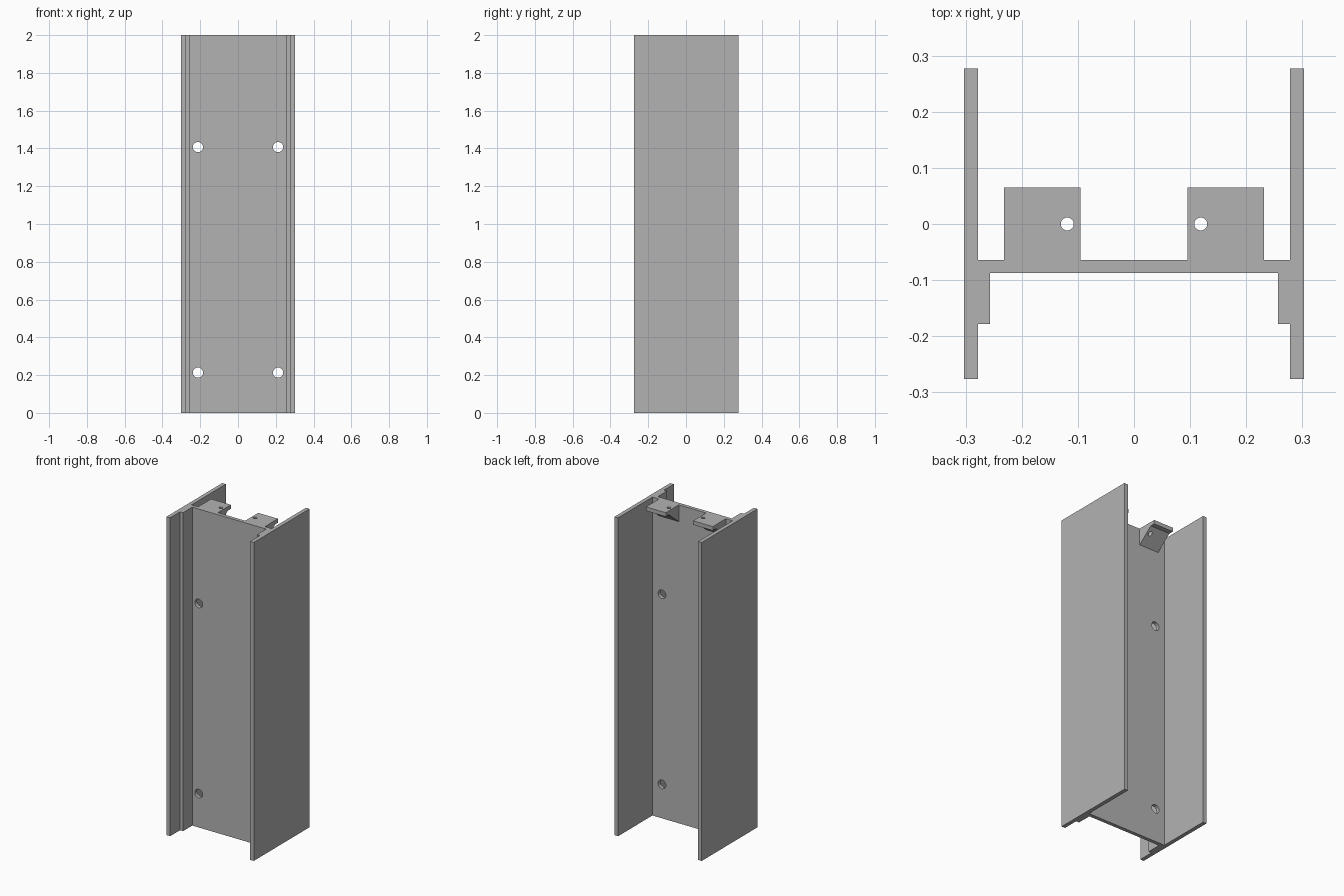
import bpy, bmesh
from math import pi
from mathutils import Matrix, Vector

cube = bpy.data.objects.get("Cube")
if cube:
    bpy.data.objects.remove(cube, do_unlink=True)

HEIGHT = 2.0
WEB_BACK = -0.064

grey = bpy.data.materials.new("plain grey")
grey.use_nodes = True
colour = (0.45, 0.45, 0.45, 1)
grey.diffuse_color = colour
grey.node_tree.nodes["Principled BSDF"].inputs["Base Color"].default_value = colour


def link(name, bm):
    bmesh.ops.recalc_face_normals(bm, faces=bm.faces)
    mesh = bpy.data.meshes.new(name)
    bm.to_mesh(mesh)
    bm.free()
    mesh.materials.append(grey)
    obj = bpy.data.objects.new(name, mesh)
    bpy.context.collection.objects.link(obj)
    return obj


def prism(name, points, travel):
    """Sweep a closed flat outline along a vector."""
    bm = bmesh.new()
    face = bm.faces.new([bm.verts.new(p) for p in points])
    swept = bmesh.ops.extrude_face_region(bm, geom=[face])["geom"]
    moved = [v for v in swept if isinstance(v, bmesh.types.BMVert)]
    bmesh.ops.translate(bm, verts=moved, vec=Vector(travel))
    return link(name, bm)


def drill(target, centre, radius, along_y):
    """Cut a round through hole."""
    bm = bmesh.new()
    turn = Matrix.Rotation(pi / 2 if along_y else 0, 4, 'X')
    bmesh.ops.create_cone(bm, cap_ends=True, segments=32, radius1=radius, radius2=radius,
                          depth=0.4, matrix=Matrix.Translation(centre) @ turn)
    cutter = link("hole_cutter", bm)
    cutter.hide_render = True
    cutter.hide_set(True)
    mod = target.modifiers.new("hole", 'BOOLEAN')
    mod.operation = 'DIFFERENCE'
    mod.solver = 'EXACT'
    mod.object = cutter


# Channel: web, two side flanges and stepped ribs, as one extruded profile
half = [(0.257, -0.087), (0.257, -0.178), (0.278, -0.178), (0.278, -0.276),
        (0.303, -0.276), (0.303, 0.277), (0.278, 0.277), (0.278, WEB_BACK)]
outline = half + [(-x, y) for x, y in reversed(half)]
channel = prism("channel", [(x, y, 0) for x, y in outline], (0, 0, HEIGHT))
for side in (-1, 1):
    for z in (0.213, 1.407):
        drill(channel, (side * 0.212, -0.075, z), 0.027, True)

# Mounting tabs: top plate with a sloped gusset below
tab_side = [(WEB_BACK, 0), (0.065, 0), (0.065, -0.025), (0.035, -0.025), (WEB_BACK, -0.105)]
for side, label in ((-1, "right"), (1, "left")):
    tab = prism(label + "_mounting_tab",
                [(side * 0.095, y, HEIGHT + z) for y, z in tab_side], (side * 0.137, 0, 0))
    drill(tab, (side * 0.119, 0, HEIGHT), 0.0115, False)
